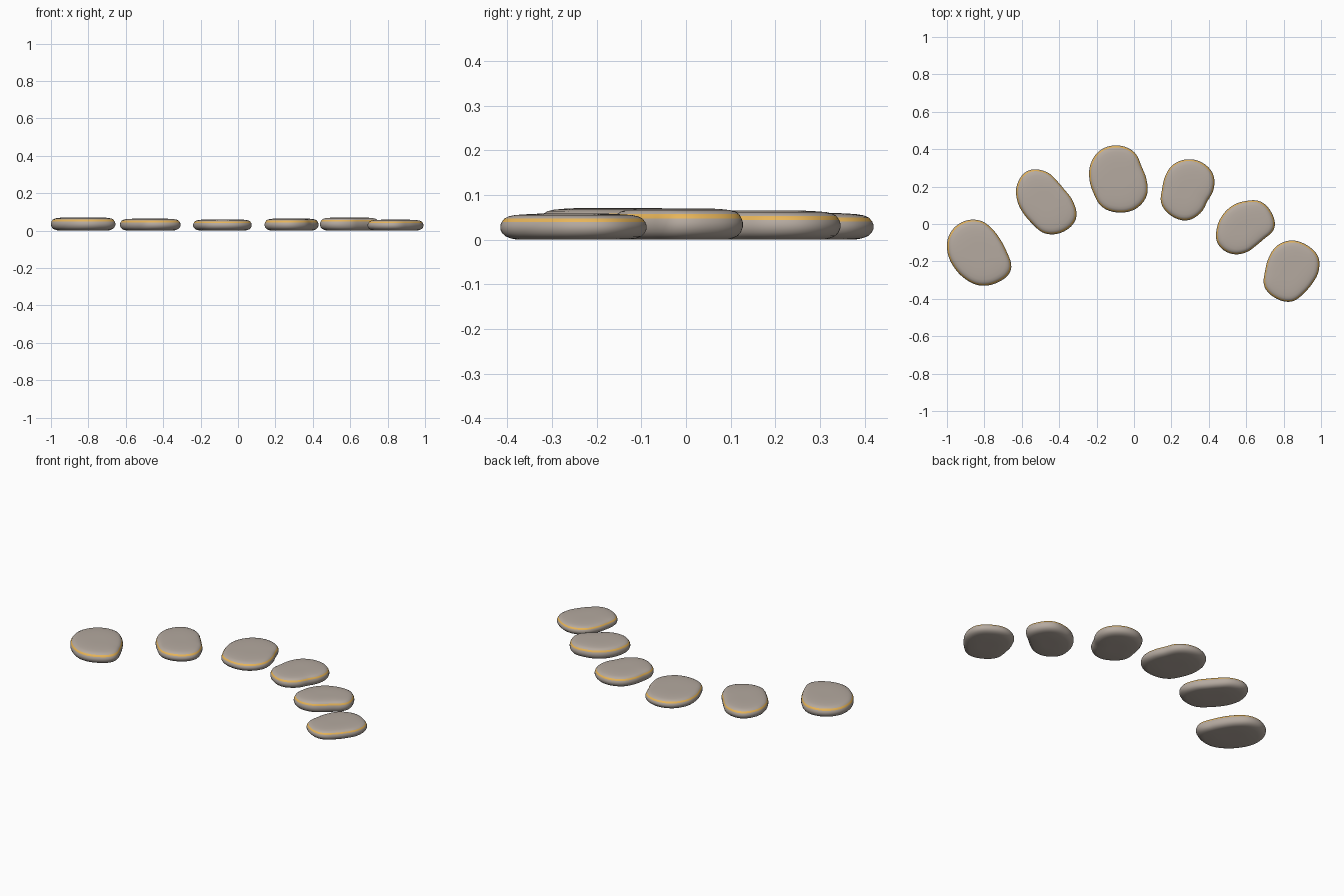
import bpy, bmesh, math

cube = bpy.data.objects.get("Cube")
if cube:
    bpy.data.objects.remove(cube, do_unlink=True)


def make_material(name, rgb):
    mat = bpy.data.materials.new(name)
    mat.use_nodes = True
    color = (*rgb, 1.0)
    mat.diffuse_color = color
    mat.node_tree.nodes["Principled BSDF"].inputs["Base Color"].default_value = color
    return mat


stone_grey = make_material("warm_stone", (0.46, 0.40, 0.35))
gold = make_material("gold_band", (0.80, 0.46, 0.10))

UNIT = 0.00535      # size of one radius step
SEGMENTS = 72

# Edge profile from underside to top: (inset, fraction of height)
PROFILE = [(0.11, 0), (0.035, 0), (0.022, 0.05), (0.011, 0.13), (0.004, 0.25),
           (0, 0.4), (0, 0.55), (0.003, 0.68), (0.009, 0.82), (0.018, 0.9),
           (0.03, 0.945), (0.05, 0.975), (0.08, 1), (0.12, 1)]
BAND = 7            # profile strip carrying the gold band


def outline_radius(radii, t):
    """Smooth closed Catmull-Rom interpolation of radii spaced evenly in angle."""
    n = len(radii)
    i = int(t * n)
    f = t * n - i
    a, b, c, d = (radii[(i + k) % n] for k in (-1, 0, 1, 2))
    return b + f / 2 * (c - a + f * (2*a - 5*b + 4*c - d + f * (3*(b - c) + d - a)))


def make_stone(name, x, y, height, radii):
    bm = bmesh.new()
    rings = []
    for inset, level in PROFILE:
        ring = []
        for s in range(SEGMENTS):
            t = s / SEGMENTS
            r = outline_radius(radii, t) * UNIT
            r *= 1 - inset / 0.155
            a = t * math.tau
            ring.append(bm.verts.new((r * math.cos(a), r * math.sin(a), level * height)))
        rings.append(ring)
    for k in range(len(rings) - 1):
        low, high = rings[k], rings[k + 1]
        for s in range(SEGMENTS):
            e = (s + 1) % SEGMENTS
            face = bm.faces.new((low[s], low[e], high[e], high[s]))
            face.material_index = int(k == BAND)
    bm.faces.new(reversed(rings[0]))
    bm.faces.new(rings[-1])
    mesh = bpy.data.meshes.new(name)
    bm.to_mesh(mesh)
    bm.free()
    mesh.materials.append(stone_grey)
    mesh.materials.append(gold)
    mesh.shade_smooth()
    obj = bpy.data.objects.new(name, mesh)
    obj.location = (x, y, 0)
    bpy.context.collection.objects.link(obj)


# Stepping stones along the arc, from the model's right to its left
STONES = [
    (-0.826, -0.152, 0.071, (27.5, 24.5, 26.5, 32, 35, 35, 32, 29.5, 30, 33, 35, 36)),
    (-0.473, 0.12, 0.064, (27.5, 22.5, 23.5, 30, 35.5, 33, 28, 25, 26, 32, 35, 35)),
    (-0.083, 0.238, 0.06, (28, 26.5, 31.5, 34, 34.5, 32, 29, 28.5, 32, 33, 34, 32.5)),
    (0.281, 0.185, 0.065, (27, 30.5, 31, 30, 28, 25, 24.5, 29, 30.5, 31, 27.5, 24)),
    (0.596, -0.019, 0.07, (29, 30, 30, 26.5, 25.5, 26, 28.5, 32, 30, 25, 21, 22)),
    (0.842, -0.254, 0.058, (27, 30.5, 30.5, 31, 29.5, 26.5, 26.5, 31, 31, 30, 25, 24)),
]
for number, (x, y, height, radii) in enumerate(STONES, 1):
    make_stone(f"stepping_stone_{number}", x, y, height, radii)
